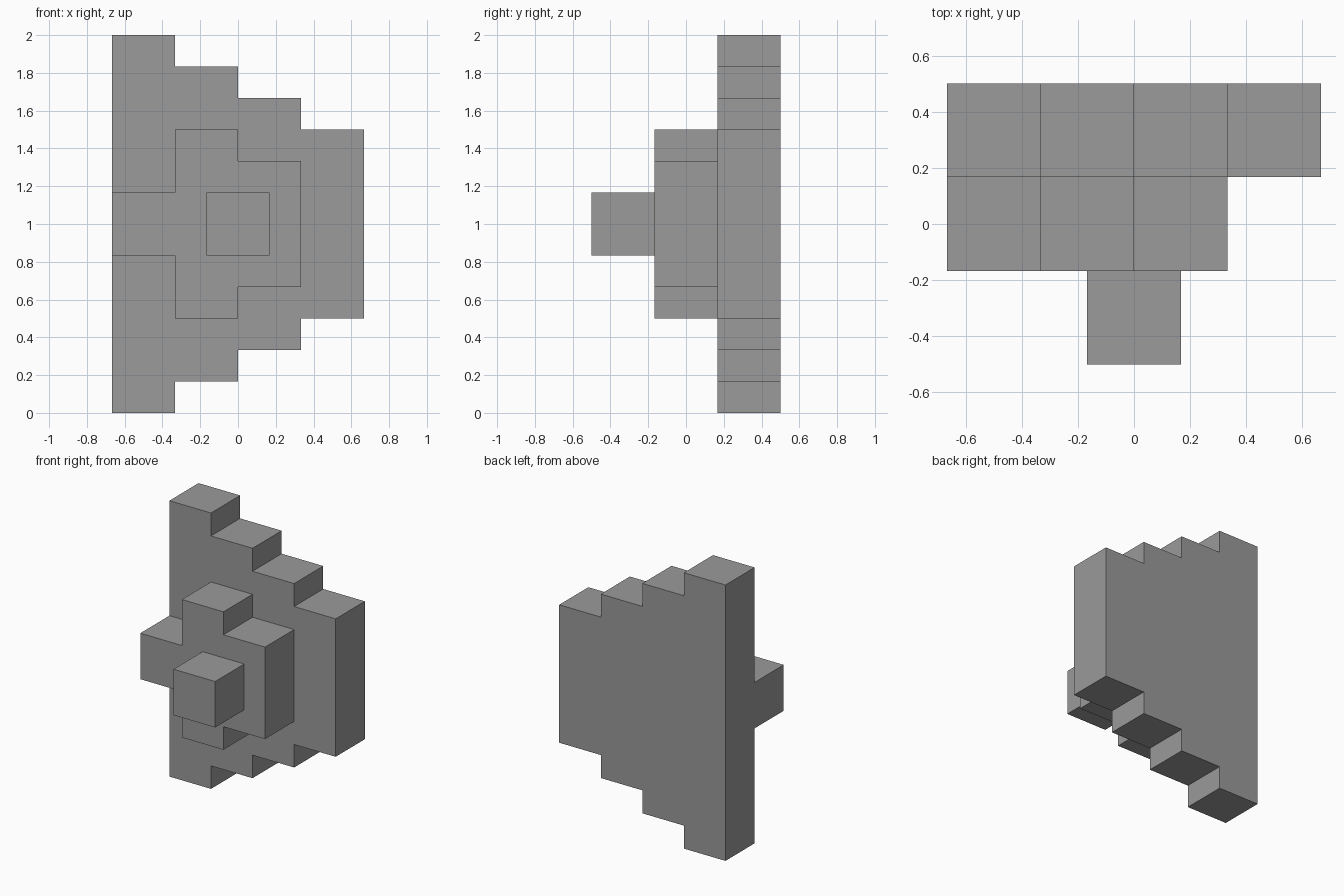
import bpy, bmesh

if "Cube" in bpy.data.objects:
    bpy.data.objects.remove(bpy.data.objects["Cube"])

U = 1 / 3      # column width and layer depth
MID = 1.0      # height of the horizontal symmetry line

# Dark grey for all parts
grey = bpy.data.materials.new("dark_grey")
grey.diffuse_color = (0.325, 0.325, 0.325, 1)
grey.use_nodes = True
grey.node_tree.nodes["Principled BSDF"].inputs["Base Color"].default_value = grey.diffuse_color


def stepped_slab(name, x0, y_front, half_heights):
    """Extrude a stepped outline, one column per half height, mirrored about MID."""
    upper = []
    for i, h in enumerate(half_heights):
        upper += [(x0 + i * U, h), (x0 + (i + 1) * U, h)]
    outline = [(x, MID + h) for x, h in upper]
    outline += [(x, MID - h) for x, h in reversed(upper)]

    bm = bmesh.new()
    face = bm.faces.new([bm.verts.new((x, y_front, z)) for x, z in outline])
    ext = bmesh.ops.extrude_face_region(bm, geom=[face], use_keep_orig=True)
    verts = [g for g in ext["geom"] if isinstance(g, bmesh.types.BMVert)]
    bmesh.ops.translate(bm, verts=verts, vec=(0, U, 0))
    bmesh.ops.recalc_face_normals(bm, faces=bm.faces)

    mesh = bpy.data.meshes.new(name)
    bm.to_mesh(mesh)
    bm.free()
    mesh.materials.append(grey)
    obj = bpy.data.objects.new(name, mesh)
    bpy.context.collection.objects.link(obj)
    return obj


# Back plate: four columns stepping down to the right
stepped_slab("back_plate", -2 * U, U / 2, [1, 5 / 6, 2 / 3, 1 / 2])

# Middle plate: short, tall and medium columns
stepped_slab("middle_plate", -2 * U, -U / 2, [1 / 6, 1 / 2, 1 / 3])

# Front cube
stepped_slab("front_cube", -U / 2, -1.5 * U, [1 / 6])
